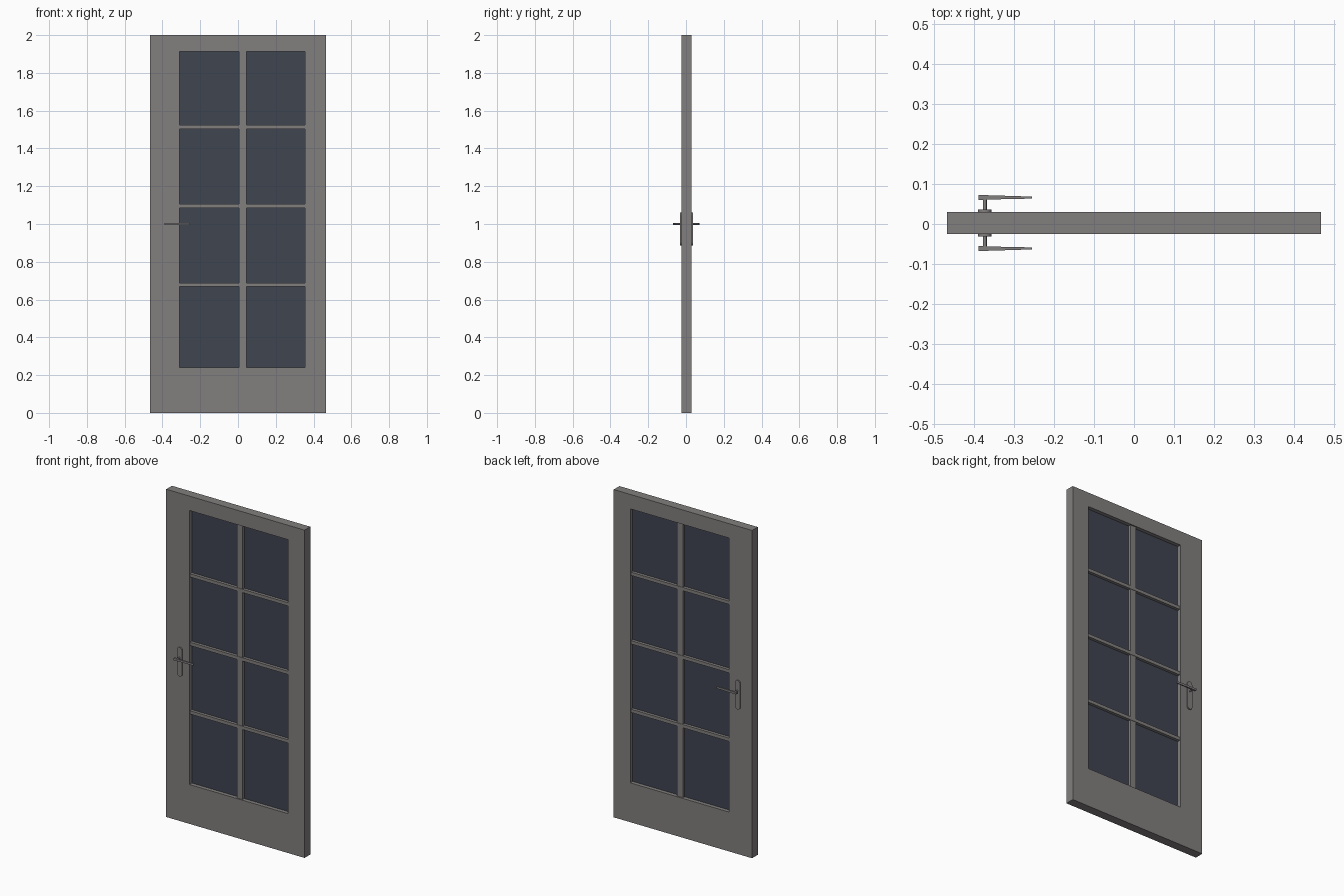
import bpy
import bmesh
import math

cube = bpy.data.objects.get("Cube")
if cube:
    bpy.data.objects.remove(cube, do_unlink=True)

MID = 0.0025            # middle of the door's thickness
HALF = 0.0275           # half of the thickness
LEFT, RIGHT, BOTTOM, TOP = -0.31, 0.355, 0.24, 1.912   # glazed opening


def material(name, color):
    mat = bpy.data.materials.new(name)
    mat.use_nodes = True
    mat.diffuse_color = (*color, 1)
    mat.node_tree.nodes["Principled BSDF"].inputs["Base Color"].default_value = (*color, 1)
    return mat


frame_grey = material("warm grey paint", (0.225, 0.21, 0.21))
glass_blue = material("dark blue glass", (0.05, 0.058, 0.08))


def finish(name, bm, mat):
    bmesh.ops.recalc_face_normals(bm, faces=bm.faces)
    mesh = bpy.data.meshes.new(name)
    bm.to_mesh(mesh)
    bm.free()
    mesh.materials.append(mat)
    obj = bpy.data.objects.new(name, mesh)
    bpy.context.collection.objects.link(obj)
    return obj


def box(name, x0, x1, y0, y1, z0, z1, mat):
    bm = bmesh.new()
    bmesh.ops.create_cube(bm, size=1)
    for v in bm.verts:
        v.co = (x0 + (v.co.x + 0.5) * (x1 - x0),
                y0 + (v.co.y + 0.5) * (y1 - y0),
                z0 + (v.co.z + 0.5) * (z1 - z0))
    return finish(name, bm, mat)


def prism(name, bottom, top, mat):
    """Solid between two matching outlines."""
    bm = bmesh.new()
    a = [bm.verts.new(p) for p in bottom]
    b = [bm.verts.new(p) for p in top]
    bm.faces.new(a)
    bm.faces.new(b)
    for i in range(len(a)):
        j = (i + 1) % len(a)
        bm.faces.new((a[i], a[j], b[j], b[i]))
    return finish(name, bm, mat)


# Door frame: a closed ring with a rectangular section
def rectangle(x0, x1, z0, z1, y):
    return [(x0, y, z0), (x1, y, z0), (x1, y, z1), (x0, y, z1)]


bm = bmesh.new()
outer, inner = (-0.467, 0.467, 0, 2), (LEFT, RIGHT, BOTTOM, TOP)
loops = [[bm.verts.new(p) for p in rectangle(*rect, MID + side * HALF)]
         for rect, side in ((outer, -1), (inner, -1), (inner, 1), (outer, 1))]
for k in range(4):
    a, b = loops[k], loops[(k + 1) % 4]
    for i in range(4):
        j = (i + 1) % 4
        bm.faces.new((a[i], a[j], b[j], b[i]))
finish("door_frame", bm, frame_grey)

# Glass and glazing bars
box("glass_pane", LEFT, RIGHT, MID - 0.004, MID + 0.004, BOTTOM, TOP, glass_blue)
box("vertical_bar", 0.006, 0.044, MID - 0.02, MID + 0.02, BOTTOM, TOP, frame_grey)
for i, z in enumerate((0.678, 1.096, 1.514)):
    box(f"horizontal_bar_{i + 1}", LEFT, RIGHT, MID - 0.022, MID + 0.022,
        z - 0.01, z + 0.01, frame_grey)

# Handle set on each face
HX = -0.373
for side, label in ((-1, "front"), (1, "back")):
    def depth(d):
        return MID + side * d

    # Backplate with round ends
    outline = []
    for center, start in ((1.045, 0), (0.902, math.pi)):
        for i in range(9):
            a = start + math.pi * i / 8
            outline.append((HX + 0.017 * math.cos(a), center + 0.017 * math.sin(a)))
    prism(f"{label}_backplate",
          [(x, depth(HALF), z) for x, z in outline],
          [(x, depth(0.034), z) for x, z in outline], frame_grey)

    # Round spindle
    ring = [(HX + 0.005 * math.cos(math.tau * i / 12), 1 + 0.005 * math.sin(math.tau * i / 12))
            for i in range(12)]
    spindle = prism(f"{label}_spindle",
                    [(x, depth(0.033), z) for x, z in ring],
                    [(x, depth(0.062), z) for x, z in ring], frame_grey)
    for face in spindle.data.polygons:
        face.use_smooth = len(face.vertices) == 4

    # Tapered lever
    profile = [(-0.389, 0.057), (-0.35, 0.059), (-0.255, 0.061),
               (-0.255, 0.066), (-0.35, 0.069), (-0.389, 0.07)]
    prism(f"{label}_lever",
          [(x, depth(d), 0.994) for x, d in profile],
          [(x, depth(d), 1.006) for x, d in profile], frame_grey)
